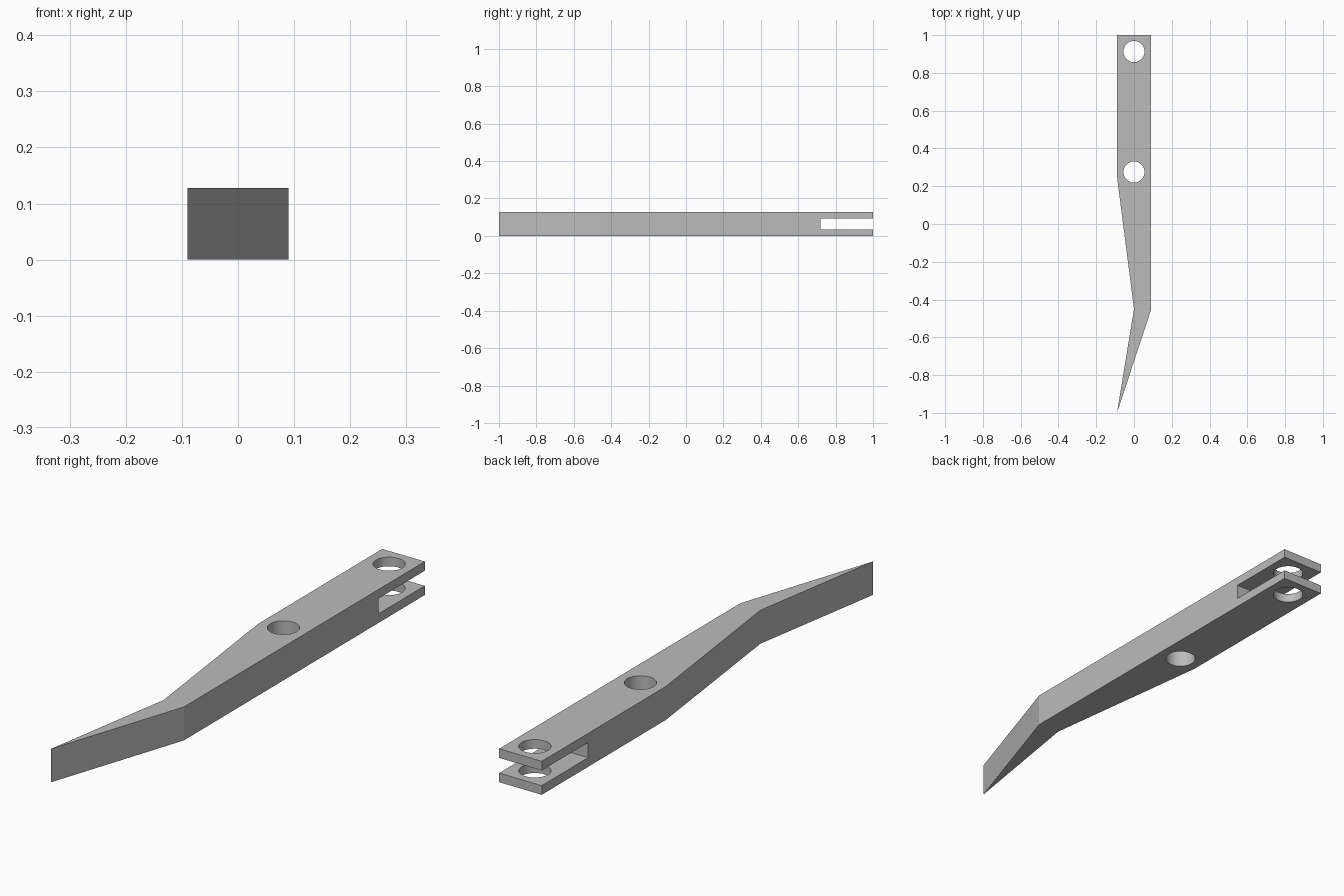
import bpy
import bmesh

if "Cube" in bpy.data.objects:
    bpy.data.objects.remove(bpy.data.objects["Cube"])

HEIGHT = 0.128
HOLE_RADIUS = 0.056

grey = bpy.data.materials.new("plain grey")
grey.use_nodes = True
colour = (0.5, 0.5, 0.5, 1)
grey.diffuse_color = colour
grey.node_tree.nodes["Principled BSDF"].inputs["Base Color"].default_value = colour


def prism(name, outline, bottom, top):
    """Extrude a flat outline between two heights."""
    bm = bmesh.new()
    base = bm.faces.new([bm.verts.new((x, y, bottom)) for x, y in outline])
    side = bmesh.ops.extrude_face_region(bm, geom=[base])["geom"]
    verts = [v for v in side if isinstance(v, bmesh.types.BMVert)]
    bmesh.ops.translate(bm, verts=verts, vec=(0, 0, top - bottom))
    bmesh.ops.recalc_face_normals(bm, faces=bm.faces)
    mesh = bpy.data.meshes.new(name)
    bm.to_mesh(mesh)
    bm.free()
    obj = bpy.data.objects.new(name, mesh)
    bpy.context.collection.objects.link(obj)
    return obj


def cut(target, cutter):
    """Subtract a cutter, then discard it."""
    mod = target.modifiers.new("cut", "BOOLEAN")
    mod.operation = "DIFFERENCE"
    mod.solver = "EXACT"
    mod.object = cutter
    bpy.context.view_layer.objects.active = target
    bpy.ops.object.modifier_apply(modifier=mod.name)
    bpy.data.objects.remove(cutter)


# Bent lever with a pointed front end
lever = prism("lever_arm", [(-0.09, 1), (-0.09, 0.25), (0, -0.45),
                            (-0.09, -1), (0.09, -0.455), (0.09, 1)], 0, HEIGHT)
lever.data.materials.append(grey)

# Fork slot through the back end
slot = prism("slot_cutter", [(-0.2, 0.72), (0.2, 0.72), (0.2, 1.1), (-0.2, 1.1)],
             0.035, 0.093)
cut(lever, slot)

# Pin hole through the fork and pivot hole through the arm
for y in (0.913, 0.275):
    bpy.ops.mesh.primitive_cylinder_add(vertices=48, radius=HOLE_RADIUS, depth=0.4,
                                        location=(0, y, HEIGHT / 2))
    cut(lever, bpy.context.object)

# Smooth hole walls, sharp edges elsewhere
bpy.ops.object.select_all(action="DESELECT")
lever.select_set(True)
bpy.context.view_layer.objects.active = lever
bpy.ops.object.shade_smooth_by_angle(angle=0.25)
